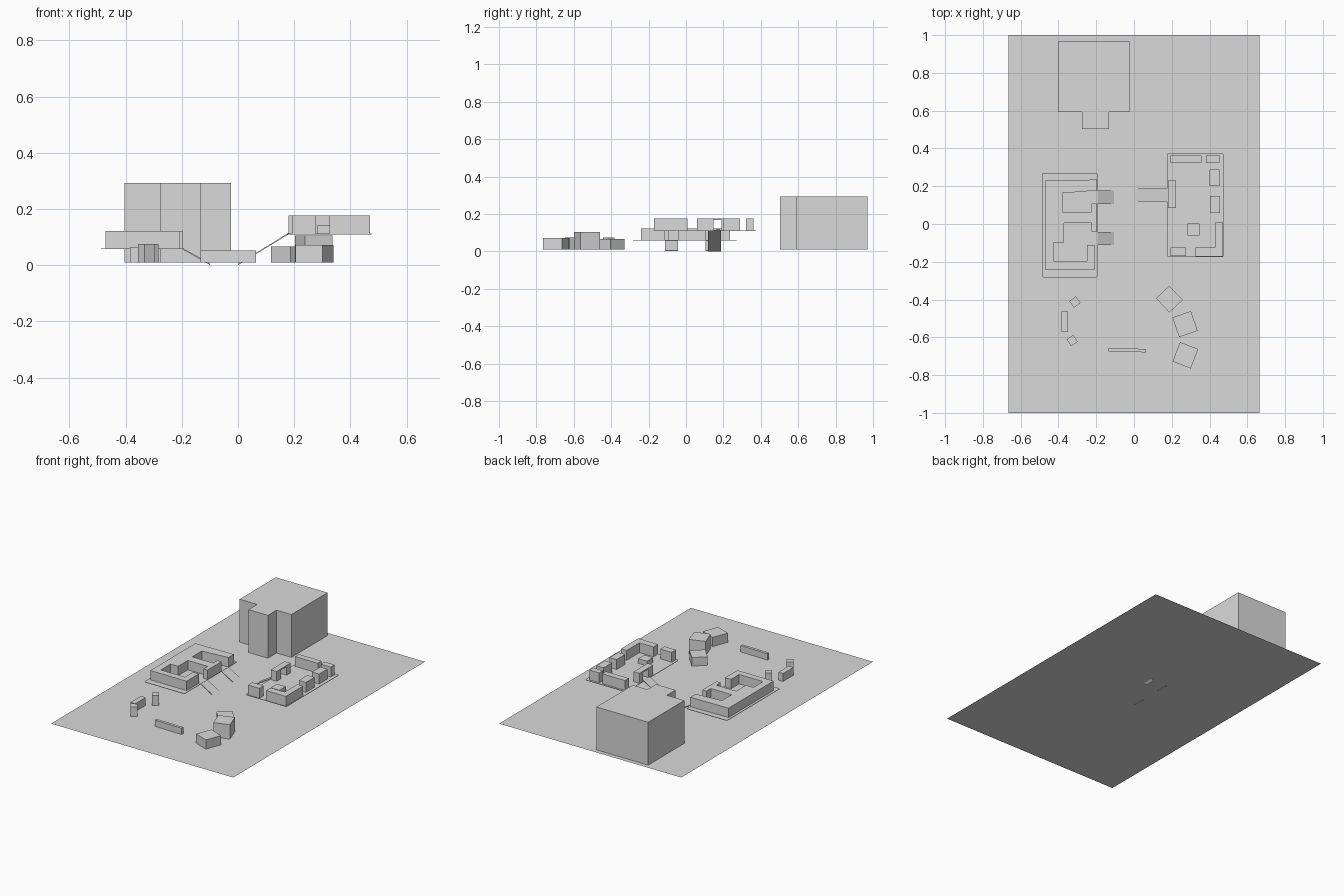
import bpy, bmesh, math

if "Cube" in bpy.data.objects:
    bpy.data.objects.remove(bpy.data.objects["Cube"])

grey = bpy.data.materials.new("model_grey")
grey.diffuse_color = (0.7, 0.7, 0.7, 1)
grey.use_nodes = True
grey.node_tree.nodes["Principled BSDF"].inputs["Base Color"].default_value = grey.diffuse_color
GROUND = 0.01      # ground sheet level
LEFT_Z = 0.06      # left deck level
RIGHT_Z = 0.112    # right deck level


def finish(name, bm):
    bmesh.ops.recalc_face_normals(bm, faces=bm.faces)
    mesh = bpy.data.meshes.new(name)
    bm.to_mesh(mesh)
    bm.free()
    mesh.materials.append(grey)
    ob = bpy.data.objects.new(name, mesh)
    bpy.context.collection.objects.link(ob)
    return ob


def prism(name, pts, z0, z1):
    """Upright block from a plan outline."""
    bm = bmesh.new()
    face = bm.faces.new([bm.verts.new((x, y, z0)) for x, y in pts])
    ext = bmesh.ops.extrude_face_region(bm, geom=[face])
    top = [v for v in ext["geom"] if isinstance(v, bmesh.types.BMVert)]
    bmesh.ops.translate(bm, verts=top, vec=(0, 0, z1 - z0))
    return finish(name, bm)


def box(name, x0, x1, y0, y1, z0, z1):
    return prism(name, [(x0, y0), (x1, y0), (x1, y1), (x0, y1)], z0, z1)


def turned(name, cx, cy, w, d, deg, z1):
    """Ground block turned about its own centre."""
    c, s = math.cos(math.radians(deg)), math.sin(math.radians(deg))
    pts = [(cx + c * a * w / 2 - s * b * d / 2, cy + s * a * w / 2 + c * b * d / 2)
           for a, b in ((-1, -1), (1, -1), (1, 1), (-1, 1))]
    return prism(name, pts, GROUND, z1)


def deck(name, x0, x1, y0, y1, z, r=0.01):
    """Thin raised plate with rounded corners."""
    pts = []
    for cx, cy, start in ((x1 - r, y1 - r, 0), (x0 + r, y1 - r, 90),
                          (x0 + r, y0 + r, 180), (x1 - r, y0 + r, 270)):
        for i in range(5):
            a = math.radians(start + i * 22.5)
            pts.append((cx + r * math.cos(a), cy + r * math.sin(a)))
    return prism(name, pts, z - 0.003, z)


def ramp(name, xa, za, xb, zb, y0, y1, t=0.005):
    """Sloping slab between two x positions."""
    bm = bmesh.new()
    face = bm.faces.new([bm.verts.new(p) for p in (
        (xa, y0, za), (xb, y0, zb), (xb, y0, zb - t), (xa, y0, za - t))])
    ext = bmesh.ops.extrude_face_region(bm, geom=[face])
    far = [v for v in ext["geom"] if isinstance(v, bmesh.types.BMVert)]
    bmesh.ops.translate(bm, verts=far, vec=(0, y1 - y0, 0))
    return finish(name, bm)


# Ground sheet
bm = bmesh.new()
bm.faces.new([bm.verts.new(p) for p in (
    (-0.665, -1, GROUND), (0.665, -1, GROUND), (0.665, 1, GROUND), (-0.665, 1, GROUND))])
ground = finish("ground", bm)
if ground.data.polygons[0].normal.z < 0:
    ground.data.flip_normals()

# Tower with a projecting front bay
prism("tower", [(-0.403, 0.592), (-0.275, 0.592), (-0.275, 0.502), (-0.133, 0.502),
                (-0.133, 0.592), (-0.025, 0.592), (-0.025, 0.97), (-0.403, 0.97)],
      GROUND, 0.293)

# Left deck, its E-shaped building and two ramps
deck("left_deck", -0.488, -0.193, -0.283, 0.27, LEFT_Z)
prism("courtyard_building", [
    (-0.472, -0.24), (-0.207, -0.24), (-0.207, -0.112), (-0.25, -0.112),
    (-0.25, -0.197), (-0.425, -0.197), (-0.425, -0.097), (-0.37, -0.097),
    (-0.37, 0.005), (-0.225, 0.005), (-0.225, -0.04), (-0.195, -0.04),
    (-0.195, 0.108), (-0.225, 0.108), (-0.225, 0.063), (-0.378, 0.063),
    (-0.378, 0.163), (-0.195, 0.178), (-0.195, 0.235), (-0.472, 0.23)],
    LEFT_Z, 0.122)
for i, (y0, y1) in enumerate(((-0.112, -0.042), (0.105, 0.178))):
    ramp(f"left_ramp_{i}", -0.195, LEFT_Z, -0.1, 0.006, y0, y1)

# Right deck and its ramp
deck("right_deck", 0.175, 0.475, -0.175, 0.375, RIGHT_Z)
ramp("right_ramp", 0.0, 0.005, 0.18, RIGHT_Z + 0.003, 0.118, 0.187)

# Blocks on the right deck
TOP = 0.177
for i, (x0, x1, y0, y1, z1) in enumerate((
        (0.192, 0.358, 0.322, 0.362, TOP), (0.38, 0.452, 0.322, 0.362, TOP),
        (0.4, 0.452, 0.2, 0.288, TOP), (0.403, 0.455, 0.058, 0.148, TOP),
        (0.192, 0.275, -0.17, -0.125, TOP), (0.283, 0.347, -0.062, 0.003, 0.143))):
    box(f"deck_block_{i}", x0, x1, y0, y1, RIGHT_Z, z1)
prism("corner_block", [(0.325, -0.172), (0.47, -0.172), (0.47, 0.008), (0.428, 0.008),
                       (0.428, -0.125), (0.325, -0.125)], RIGHT_Z, TOP)

# Gateway at the head of the right ramp
box("gate_post_front", 0.18, 0.222, 0.085, 0.132, RIGHT_Z, 0.168)
box("gate_post_back", 0.18, 0.222, 0.19, 0.23, RIGHT_Z, 0.168)
box("gate_lintel", 0.18, 0.222, 0.085, 0.23, 0.168, TOP)

# Turned blocks and low wall in the front area
for i, (cx, cy, w, d, deg, z1) in enumerate((
        (0.187, -0.398, 0.096, 0.103, 43, 0.066), (0.27, -0.53, 0.104, 0.11, 19, 0.105),
        (0.272, -0.695, 0.103, 0.11, -21, 0.071), (-0.313, -0.413, 0.043, 0.043, 36, 0.075),
        (-0.327, -0.617, 0.042, 0.044, 33, 0.075), (-0.367, -0.517, 0.034, 0.108, 0, 0.062),
        (-0.035, -0.668, 0.198, 0.018, -1.5, 0.052))):
    turned(f"ground_block_{i}", cx, cy, w, d, deg, z1)
